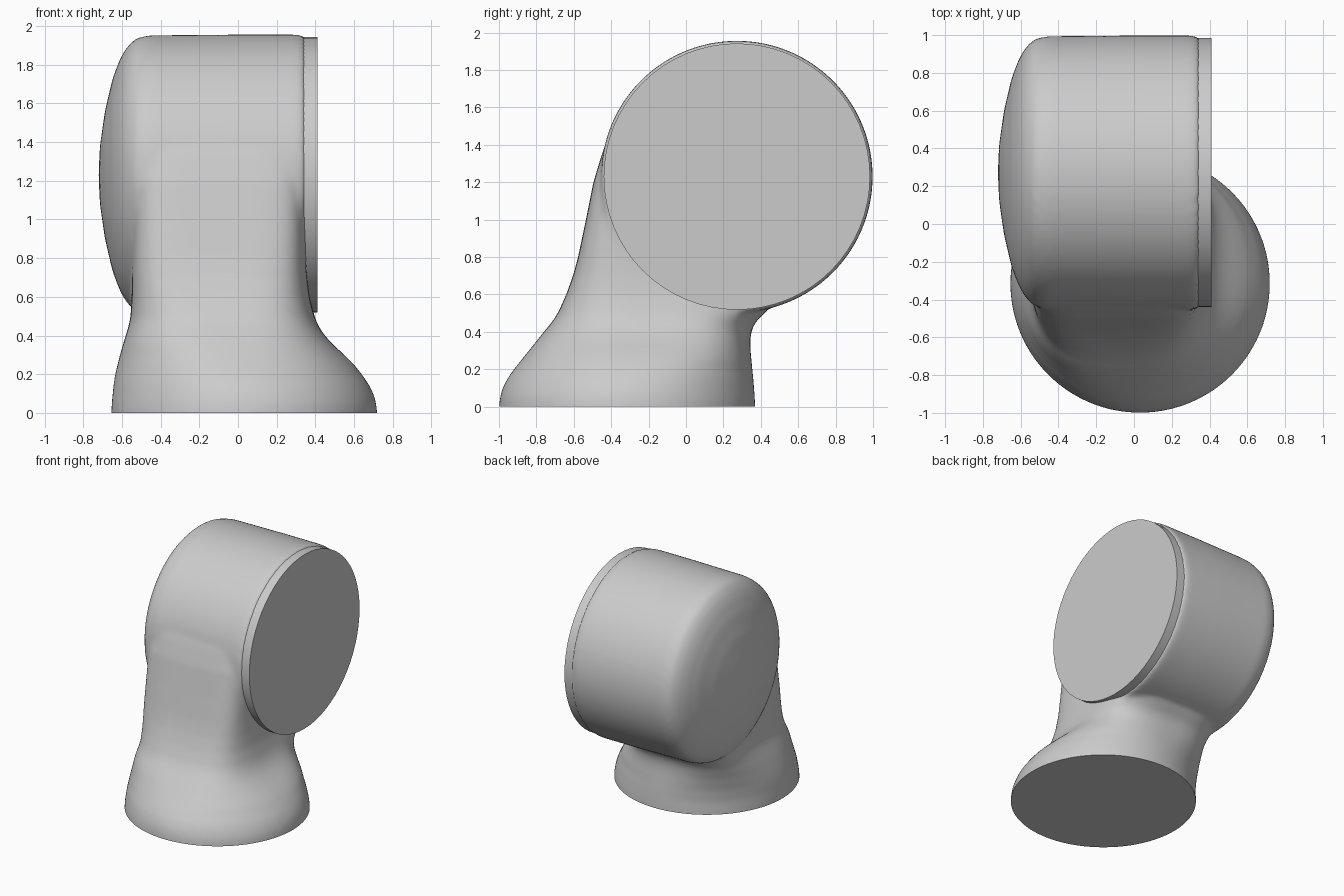
import bpy, bmesh, math

if "Cube" in bpy.data.objects:
    bpy.data.objects.remove(bpy.data.objects["Cube"])


def skin(bm, rings):
    """Join equal-length rings of points into a closed tube with end caps."""
    loops = [[bm.verts.new(p) for p in ring] for ring in rings]
    n = len(loops[0])
    for a, b in zip(loops, loops[1:]):
        for i in range(n):
            j = (i + 1) % n
            bm.faces.new((a[i], a[j], b[j], b[i]))
    bm.faces.new(loops[0][::-1])
    bm.faces.new(loops[-1])


def drum_rings(profile, cy, cz, n=96):
    return [[(x, cy + r * math.cos(2 * math.pi * i / n),
              cz + r * math.sin(2 * math.pi * i / n)) for i in range(n)]
            for x, r in profile]


def section(z, x0, x1, y0, y1, e, n=96):
    """Superellipse cross-section at height z."""
    pts = []
    for i in range(n):
        c, s = math.cos(2 * math.pi * i / n), math.sin(2 * math.pi * i / n)
        pts.append(((x0 + x1) / 2 + (x1 - x0) / 2 * math.copysign(abs(c) ** (2 / e), c),
                    (y0 + y1) / 2 + (y1 - y0) / 2 * math.copysign(abs(s) ** (2 / e), s), z))
    return pts


def make_object(name, bm):
    bmesh.ops.recalc_face_normals(bm, faces=bm.faces[:])
    mesh = bpy.data.meshes.new(name)
    bm.to_mesh(mesh)
    bm.free()
    ob = bpy.data.objects.new(name, mesh)
    bpy.context.collection.objects.link(ob)
    bpy.ops.object.select_all(action='DESELECT')
    bpy.context.view_layer.objects.active = ob
    ob.select_set(True)
    return ob


# Body: domed drum plus flaring neck and foot
bm = bmesh.new()
skin(bm, drum_rings([(-.72, .02), (-.714, .15), (-.688, .33), (-.648, .5),
                     (-.61, .6), (-.575, .66), (-.53, .706), (-.46, .722),
                     (-.2, .724), (0, .726), (.3, .726), (.345, .72),
                     (.352, .70), (.352, .02)], .272, 1.23))
skin(bm, [section(*s) for s in [
    (-.10, -.655, .72, -1.0, .37, 2),
    (.00, -.655, .72, -1.0, .37, 2),
    (.05, -.653, .715, -.995, .368, 2),
    (.10, -.648, .70, -.98, .364, 2),
    (.15, -.643, .675, -.955, .36, 2.05),
    (.20, -.635, .64, -.92, .355, 2.1),
    (.25, -.623, .60, -.88, .35, 2.25),
    (.30, -.61, .55, -.84, .345, 2.4),
    (.35, -.596, .495, -.80, .343, 2.65),
    (.40, -.58, .448, -.76, .348, 2.9),
    (.45, -.565, .415, -.718, .37, 3.2),
    (.50, -.555, .395, -.685, .42, 3.5),
    (.60, -.55, .37, -.64, .45, 4),
    (.70, -.55, .358, -.604, .45, 4.5),
    (.80, -.548, .352, -.577, .45, 5),
    (1.0, -.545, .35, -.535, .45, 5.5),
    (1.2, -.54, .35, -.495, .45, 6),
    (1.35, -.53, .348, -.45, .45, 6),
    (1.5, -.50, .34, -.385, .45, 6)]])
body = make_object("body", bm)

# Fuse the volumes and soften the joins
remesh = body.modifiers.new("fuse", 'REMESH')
remesh.mode = 'VOXEL'
remesh.voxel_size = .02
smooth = body.modifiers.new("soften", 'SMOOTH')
smooth.factor = .5
smooth.iterations = 8
for m in ("fuse", "soften"):
    bpy.ops.object.modifier_apply(modifier=m)

# Flat underside
bm = bmesh.new()
bm.from_mesh(body.data)
cut = bmesh.ops.bisect_plane(bm, geom=bm.verts[:] + bm.edges[:] + bm.faces[:],
                             plane_co=(0, 0, 0), plane_no=(0, 0, -1), clear_outer=True)
bmesh.ops.contextual_create(
    bm, geom=[g for g in cut["geom_cut"] if isinstance(g, bmesh.types.BMEdge)])
bm.to_mesh(body.data)
bm.free()
bpy.ops.object.shade_smooth_by_angle(angle=math.radians(40))

# Flat round face plate
bm = bmesh.new()
skin(bm, drum_rings([(.30, .712), (.41, .712)], .272, 1.23, 64))
make_object("face_plate", bm)
bpy.ops.object.shade_smooth_by_angle(angle=math.radians(30))
